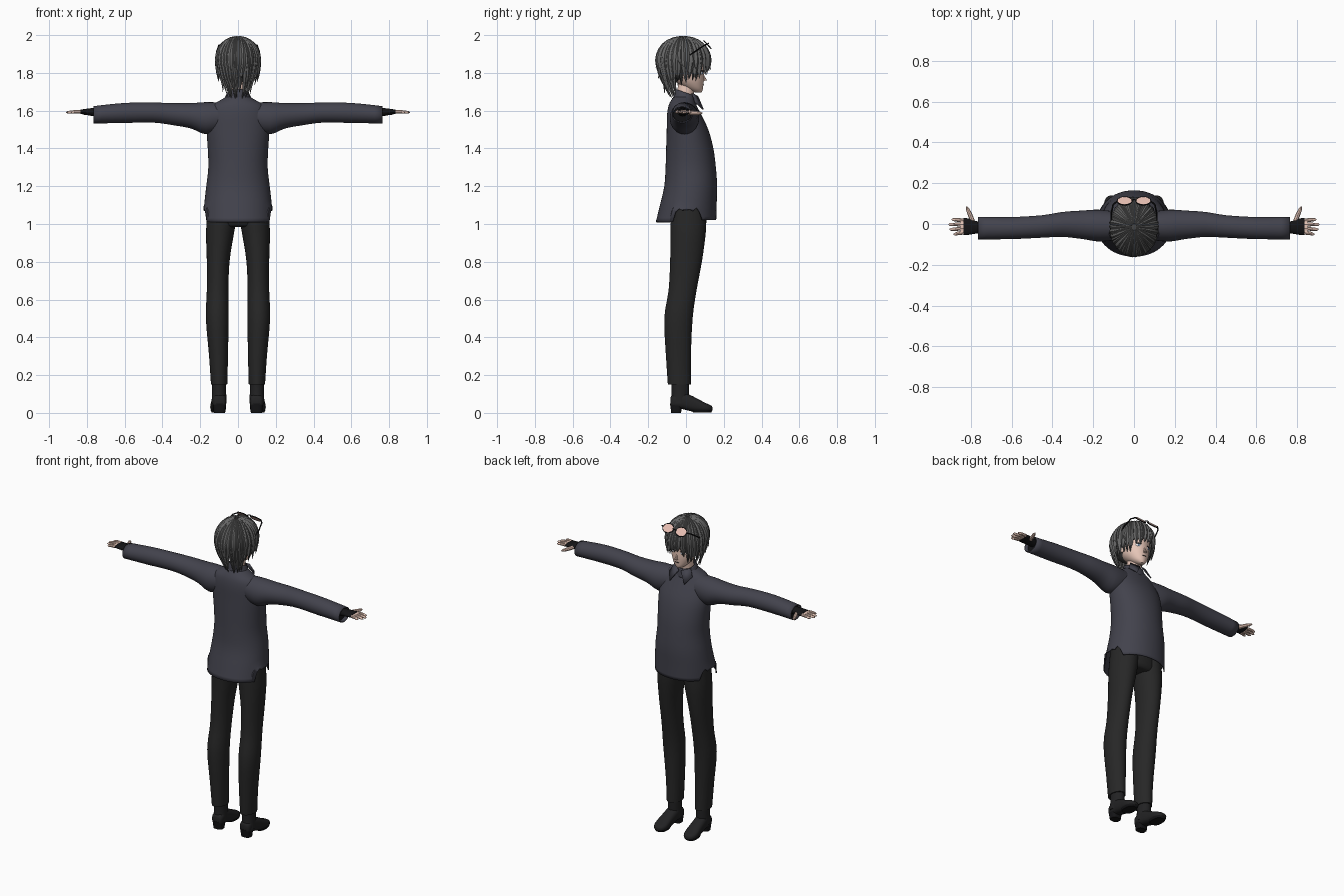
import bpy, bmesh, math, random
from math import sin, cos, pi
from mathutils import Vector, Matrix

random.seed(4)
cube = bpy.data.objects.get("Cube")
if cube:
    bpy.data.objects.remove(cube, do_unlink=True)


def material(name, *rgb):
    m = bpy.data.materials.new(name)
    m.use_nodes = True
    m.diffuse_color = (*rgb, 1)
    m.node_tree.nodes["Principled BSDF"].inputs["Base Color"].default_value = (*rgb, 1)
    return m


COAT = material("slate coat", .055, .055, .073)
TROUSER = material("charcoal trousers", .02, .02, .02)
BOOT = material("boot leather", .016, .016, .017)
HAIR = material("grey hair", .13, .13, .13)
SHADE = material("dark grey hair", .06, .06, .06)
SKIN = material("skin", .8, .57, .48)
BLACK = material("black", .007, .007, .008)
LENS = material("pale pink lens", .8, .52, .45)
WHITE = material("eye white", .75, .75, .78)
IRIS = material("blue grey iris", .1, .16, .25)


def finish(name, bm, mat, mirror=False, shell=0, angle=40):
    bmesh.ops.recalc_face_normals(bm, faces=bm.faces)
    me = bpy.data.meshes.new(name)
    for f in bm.faces:
        f.smooth = True
    bm.to_mesh(me)
    bm.free()
    me.set_sharp_from_angle(angle=math.radians(angle))
    me.materials.append(mat)
    ob = bpy.data.objects.new(name, me)
    bpy.context.collection.objects.link(ob)
    if shell:
        s = ob.modifiers.new("thickness", "SOLIDIFY")
        s.thickness, s.offset = shell, -1
    if mirror:
        ob.modifiers.new("mirror", "MIRROR")
    return ob


def skin_rings(bm, rings, caps=(True, True)):
    vs = [[bm.verts.new(p) for p in r] for r in rings]
    n = len(vs[0])
    for a, b in zip(vs, vs[1:]):
        for i in range(n):
            bm.faces.new((a[i], a[(i + 1) % n], b[(i + 1) % n], b[i]))
    for want, r in zip(caps, (vs[0], vs[-1])):
        if want:
            bm.faces.new(r)


def refine(rows, k=3):
    """Catmull-Rom rows between the given cross-sections."""
    out = []
    for i in range(len(rows) - 1):
        p = [Vector(rows[min(max(i + j, 0), len(rows) - 1)]) for j in (-1, 0, 1, 2)]
        for s in range(k):
            t = s / k
            out.append(p[1] + (p[2] - p[0]) * t / 2 + (2 * p[0] - 5 * p[1] + 4 * p[2] - p[3]) * t * t / 2
                       + (3 * p[1] - p[0] - 3 * p[2] + p[3]) * t ** 3 / 2)
    return out + [Vector(rows[-1])]


def loft(name, rows, mat, axis="z", n=32, power=2, caps=(True, True), warp=None, **kw):
    """Rows are (position along axis, centre a, centre b, radius a, radius b)."""
    rings = []
    for pos, a, b, ra, rb in refine(rows):
        ring = []
        for i in range(n):
            t = 2 * pi * i / n
            u = a + ra * math.copysign(abs(cos(t)) ** (2 / power), cos(t))
            v = b + rb * math.copysign(abs(sin(t)) ** (2 / power), sin(t))
            p = Vector({"x": (pos, u, v), "y": (u, pos, v), "z": (u, v, pos)}[axis])
            ring.append(warp(p) if warp else p)
        rings.append(ring)
    bm = bmesh.new()
    skin_rings(bm, rings, caps)
    return finish(name, bm, mat, **kw)


def tube(bm, pts, radii, n=8):
    pts = [Vector(p) for p in pts]
    rings = []
    for i, (p, r) in enumerate(zip(pts, radii)):
        d = pts[min(i + 1, len(pts) - 1)] - pts[max(i - 1, 0)]
        q = d.to_track_quat("Z", "Y")
        rings.append([p + q @ Vector((r * cos(2 * pi * k / n), r * sin(2 * pi * k / n), 0)) for k in range(n)])
    skin_rings(bm, rings)


def ball(name, loc, size, mat, turn=0, mirror=False):
    bm = bmesh.new()
    m = Matrix.Translation(loc) @ Matrix.Rotation(turn, 4, "Z") @ Matrix.Diagonal((*size, 1))
    bmesh.ops.create_uvsphere(bm, u_segments=16, v_segments=10, radius=1, matrix=m)
    return finish(name, bm, mat, mirror)


# Boots with a heel block
loft("boot_shaft", [(.05, .1, -.035, .04, .046), (.12, .1, -.03, .037, .046), (.23, .1, -.035, .036, .05)],
     BOOT, mirror=True)
loft("boot_foot", [(-.083, .098, .06, .022, .02), (-.07, .098, .06, .035, .036), (-.02, .1, .065, .038, .045),
                   (.04, .103, .046, .04, .04), (.1, .105, .029, .042, .025), (.13, .105, .024, .03, .017),
                   (.14, .105, .022, .012, .008)], BOOT, axis="y", power=2.6, mirror=True)
loft("boot_heel", [(0, .098, -.052, .03, .026), (.05, .098, -.052, .035, .033)], BLACK, power=3, mirror=True)
loft("boot_sole", [(.002, .105, .085, .034, .048), (.014, .105, .085, .04, .054)], BLACK, power=2.6, mirror=True)

# Trousers
loft("trouser_leg", [(.15, .1, -.035, .043, .061), (.3, .103, -.04, .05, .066), (.5, .11, -.04, .06, .075),
                     (.65, .108, -.018, .057, .074), (.8, .105, 0, .06, .084), (.93, .097, .01, .072, .092),
                     (1.0, .09, .012, .077, .095), (1.1, .08, .015, .08, .095)], TROUSER, mirror=True)
loft("trouser_hips", [(.985, 0, .012, .13, .07), (1.01, 0, .012, .155, .09), (1.12, 0, .015, .155, .095)], TROUSER)


# Coat body with raised, ragged side vents
def hem(p):
    fade = max(0, 1 - (p.z - 1.02) / .08)
    side = -.07 < p.y < .085 and abs(p.x) > .1
    p.z += fade * (.055 + .012 * sin(p.y * 150) if side else -.01 if p.y < 0 else 0)
    return p


loft("coat_body", [(1.02, 0, 0, .184, .16), (1.1, 0, .012, .179, .15), (1.2, 0, .025, .168, .14),
                   (1.3, 0, .025, .157, .133), (1.4, 0, .02, .16, .125), (1.5, 0, .008, .166, .11),
                   (1.58, 0, -.01, .158, .09), (1.63, 0, -.018, .135, .073), (1.66, 0, -.015, .085, .06),
                   (1.68, 0, -.01, .055, .05)],
     COAT, n=56, power=2.1, caps=(False, True), warp=hem, shell=.006)
loft("sleeve", [(.08, -.01, 1.57, .068, .073), (.17, -.008, 1.56, .078, .085), (.25, -.004, 1.573, .07, .067),
                (.35, -.002, 1.582, .061, .058), (.45, -.012, 1.59, .055, .053), (.6, -.02, 1.588, .054, .053),
                (.765, -.02, 1.578, .055, .046)], COAT, axis="x", caps=(True, False), shell=.006, mirror=True)
loft("sleeve_lining", [(.735, -.02, 1.58, .048, .039), (.745, -.02, 1.58, .048, .039)], BLACK, axis="x", mirror=True)


# Collar, higher at the nape, with two front points
def tilt(p):
    p.z -= p.y * .35
    return p


loft("collar_band", [(1.645, 0, -.005, .073, .062), (1.67, 0, -.005, .066, .058), (1.695, 0, -.005, .056, .052)],
     COAT, caps=(False, False), warp=tilt, shell=.005)
bm = bmesh.new()
flap = [(.006, .06, 1.672), (.056, .03, 1.69), (.078, .045, 1.645), (.05, .088, 1.605)]
front = [bm.verts.new(p) for p in flap]
bm.faces.new(front)
finish("collar_point", bm, COAT, mirror=True, shell=.007)

# Gloves, fingers and thumbs
loft("glove", [(.74, -.018, 1.592, .026, .022), (.78, -.016, 1.593, .032, .02), (.81, -.013, 1.594, .04, .015),
               (.835, -.012, 1.594, .041, .011)], BLACK, axis="x", n=20, mirror=True)
loft("palm", [(.83, -.012, 1.594, .038, .009), (.85, -.012, 1.594, .037, .008)], SKIN, axis="x", n=20, mirror=True)
bm = bmesh.new()
for i, tip in enumerate((.885, .905, .91, .895)):
    y = -.042 + i * .02
    tube(bm, [(.835, y, 1.594), (.865, y * 1.1, 1.594), (tip - .008, y * 1.2, 1.591), (tip, y * 1.22, 1.59)],
         (.0095, .009, .007, .002))
tube(bm, [(.79, .01, 1.59), (.803, .045, 1.588), (.815, .072, 1.587), (.82, .086, 1.587)],
     (.012, .011, .009, .003))
finish("fingers", bm, SKIN, mirror=True)

# Neck, head and face
loft("neck", [(1.64, 0, -.01, .045, .045), (1.75, 0, .005, .04, .045)], SKIN)
loft("head", [(1.695, 0, .066, .012, .015), (1.71, 0, .05, .035, .038), (1.735, 0, .03, .056, .062),
              (1.77, 0, .012, .074, .083), (1.82, 0, 0, .084, .095), (1.87, 0, -.005, .088, .1),
              (1.93, 0, -.012, .068, .08), (1.96, 0, -.015, .03, .04)], SKIN)
bm = bmesh.new()
bmesh.ops.create_cone(bm, cap_ends=True, segments=8, radius1=.011, radius2=.001, depth=.035,
                      matrix=Matrix.Translation((0, .096, 1.775)) @ Matrix.Rotation(.25, 4, "X"))
finish("nose", bm, SKIN)
ball("ear", (.086, -.005, 1.795), (.01, .018, .027), SKIN, mirror=True)
ball("eye", (.037, .083, 1.8), (.016, .004, .009), WHITE, -.45, True)
ball("iris", (.036, .0855, 1.8), (.007, .003, .009), IRIS, -.45, True)
ball("eyelid", (.037, .084, 1.81), (.018, .005, .0025), BLACK, -.45, True)
ball("mouth", (0, .0925, 1.737), (.014, .003, .0015), BLACK)

# Hair: an under-cap plus layered tapering locks
CENTRE, RADII = Vector((0, -.015, 1.865)), (.114, .14, .127)
bm = bmesh.new()
bmesh.ops.create_uvsphere(bm, u_segments=32, v_segments=20, radius=.95,
                          matrix=Matrix.Translation(CENTRE) @ Matrix.Diagonal((*RADII, 1)))
bmesh.ops.delete(bm, geom=[f for f in bm.faces if f.calc_center_median().z < 1.845
                           and f.calc_center_median().y > .005], context="FACES")
finish("hair_cap", bm, SHADE)


def lock(bm, az, tip, width, tuck, flick=0, scale=1, sway=0):
    rings, steps = [], 12
    for k in range(steps):
        s = k / (steps - 1)
        theta = min(.12 + s / .55 * 1.45, pi / 2)
        d = max(0, (s - .55) / .45)
        f = scale * (sin(theta) - tuck * d ** 1.3 + flick * d ** 4)
        a = az + sway * s * s
        out, along = Vector((sin(a), cos(a), 0)), Vector((cos(a), -sin(a), 0))
        z = CENTRE.z + RADII[2] * scale * cos(theta)
        p = Vector((RADII[0] * f * out.x, CENTRE.y + RADII[1] * f * out.y, z - (z - tip) * d))
        w = width / 2 * sin(theta) * min(1, 1.7 * (1.004 - s) ** .6)
        normal = (out * sin(theta) + Vector((0, 0, cos(theta)))).normalized()
        thick = normal * min(.009, w * .7)
        rings.append([p - along * w, p + thick, p + along * w, p - thick * .6])
    skin_rings(bm, rings)


bm = bmesh.new()
under = bmesh.new()
COUNT = 34
for i in range(COUNT):
    az = -pi + 2 * pi * (i + .5) / COUNT
    side = abs(az)
    jit = random.uniform(-1, 1)
    if side < .75:
        lock(bm, az, 1.8 + .02 * jit, .034, .04, sway=.12 * jit)
        lock(under, az + .09, 1.83 + .015 * jit, .026, .1, scale=.97)
    elif side < 1.9:
        lock(bm, az, 1.765 + .02 * jit, .036, .1, .06 * (jit + .5), sway=.15 * jit)
        lock(under, az + .09, 1.75 + .02 * jit, .03, .2, scale=.96)
    else:
        lock(bm, az, 1.755 + .02 * jit, .038, .22, .12 * (jit + .6), sway=.12 * jit)
        lock(bm, az + .09, 1.68 + .018 * jit, .034, .45, .16 * (jit + .3), scale=.97, sway=.1 * jit)
for i in range(16):
    lock(bm, i * 2.4, 1.82 + random.uniform(-.02, .02), .02, .05, .08, 1.025, random.uniform(-.3, .3))
finish("hair_locks", bm, HAIR, angle=25)
finish("hair_under_locks", under, SHADE, angle=25)

# Glasses pushed up on the hair
tip = Matrix.Translation((.046, .113, 1.95)) @ Matrix.Rotation(-.8, 4, "X") @ Matrix.Diagonal((1, .78, 1, 1))
bm = bmesh.new()
bmesh.ops.create_cone(bm, cap_ends=True, segments=28, radius1=.035, radius2=.035, depth=.004, matrix=tip)
finish("lens", bm, LENS, mirror=True)
bm = bmesh.new()
rim = [tip @ Vector((.036 * cos(t * pi / 14), .036 * sin(t * pi / 14), 0)) for t in range(29)]
tube(bm, rim, [.003] * len(rim), 6)
tube(bm, [(0, .12, 1.957), (.012, .117, 1.955)], (.003, .003), 6)
tube(bm, [(.081, .113, 1.953), (.102, .095, 1.945), (.112, .05, 1.915), (.11, .02, 1.895)], [.004] * 4, 6)
finish("glasses_frame", bm, BLACK, mirror=True)
